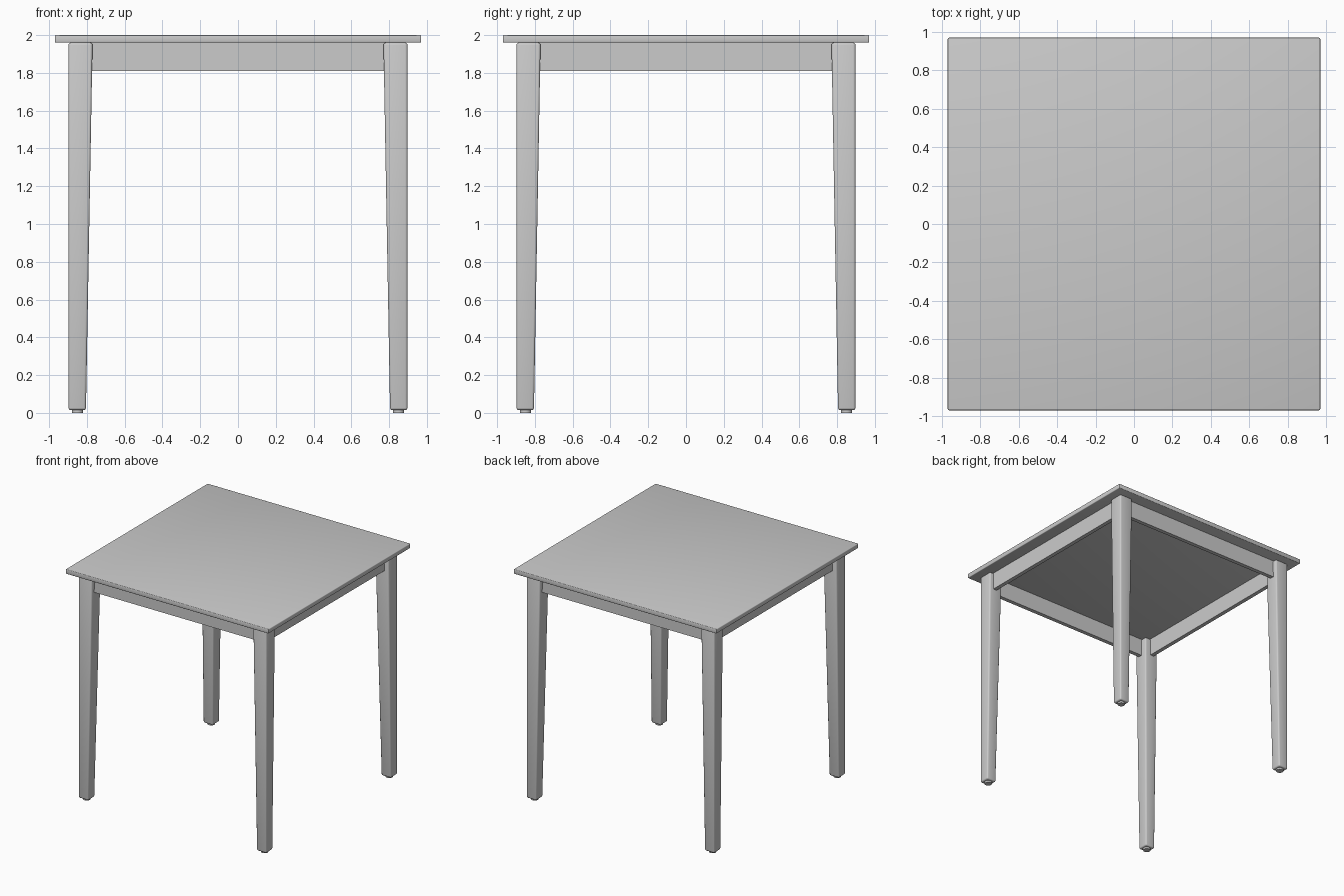
import bpy, bmesh, math

cube = bpy.data.objects.get("Cube")
if cube:
    bpy.data.objects.remove(cube, do_unlink=True)

grey = bpy.data.materials.new("light grey")
grey.use_nodes = True
colour = (0.6, 0.6, 0.6, 1)
grey.diffuse_color = colour
grey.node_tree.nodes["Principled BSDF"].inputs["Base Color"].default_value = colour


def loft(name, rings, bevel=0.0):
    """Closed solid through a stack of rings with equal point counts."""
    bm = bmesh.new()
    loops = [[bm.verts.new(p) for p in ring] for ring in rings]
    for low, high in zip(loops, loops[1:]):
        for i in range(len(low)):
            j = (i + 1) % len(low)
            bm.faces.new((low[i], low[j], high[j], high[i]))
    bm.faces.new(loops[0])
    bm.faces.new(loops[-1])
    bmesh.ops.recalc_face_normals(bm, faces=bm.faces)
    if bevel:
        bmesh.ops.bevel(bm, geom=bm.edges[:], offset=bevel, segments=3,
                        profile=0.5, affect='EDGES')
    mesh = bpy.data.meshes.new(name)
    bm.to_mesh(mesh)
    bm.free()
    obj = bpy.data.objects.new(name, mesh)
    bpy.context.collection.objects.link(obj)
    mesh.materials.append(grey)
    bpy.ops.object.select_all(action='DESELECT')
    obj.select_set(True)
    bpy.context.view_layer.objects.active = obj
    bpy.ops.object.shade_smooth_by_angle(angle=math.radians(35))
    return obj


def square(a, b, z, sx=1, sy=1):
    return [(sx * p, sy * q, z) for p, q in ((a, a), (b, a), (b, b), (a, b))]


# Table top with softened edges
TOP, UNDER, APRON_BASE = 2.0, 1.96, 1.81
loft("table_top", [square(-0.97, 0.97, UNDER), square(-0.97, 0.97, TOP)], 0.006)

for sx, side in ((-1, "right"), (1, "left")):
    for sy, end in ((-1, "front"), (1, "back")):
        # Leg: straight outer faces, tapered inner faces
        loft(f"{end}_{side}_leg",
             [square(0.805, 0.897, 0.015, sx, sy),
              square(0.77, 0.897, UNDER, sx, sy)], 0.012)

        # Small round foot pad
        ring = [(sx * 0.85 + 0.03 * math.cos(t), sy * 0.85 + 0.03 * math.sin(t))
                for t in (math.tau * i / 24 for i in range(24))]
        loft(f"{end}_{side}_foot_pad", [[(x, y, z) for x, y in ring] for z in (0, 0.02)])

        # Diagonal brace filling the inner corner of the apron
        corner = ((0.84, 0.84), (0.76, 0.84), (0.84, 0.76))
        loft(f"{end}_{side}_corner_brace",
             [[(sx * x, sy * y, z) for x, y in corner] for z in (APRON_BASE, UNDER)])

# Apron boards between the legs
for turn, name in enumerate(("front", "left", "back", "right")):
    board = ((-0.8, -0.86), (0.8, -0.86), (0.8, -0.825), (-0.8, -0.825))
    apron = loft(f"{name}_apron", [[(x, y, z) for x, y in board]
                                   for z in (APRON_BASE, UNDER)])
    apron.rotation_euler.z = turn * math.pi / 2
